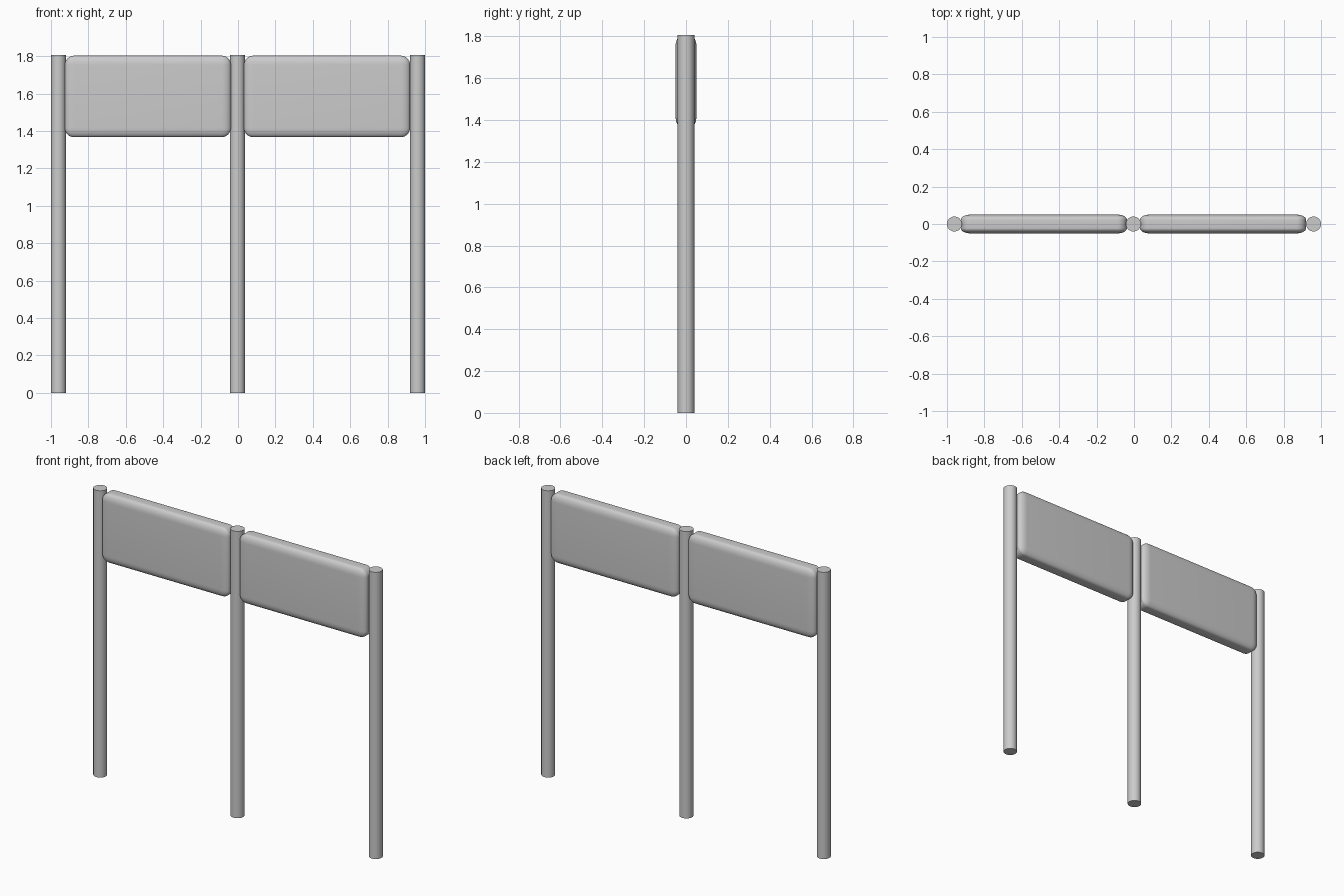
import bpy

if "Cube" in bpy.data.objects:
    bpy.data.objects.remove(bpy.data.objects["Cube"])


def smooth(obj, angle):
    bpy.ops.object.select_all(action='DESELECT')
    obj.select_set(True)
    bpy.context.view_layer.objects.active = obj
    bpy.ops.object.shade_smooth_by_angle(angle=angle)


def post(name, x):
    bpy.ops.mesh.primitive_cylinder_add(vertices=32, radius=0.04, depth=1.806,
                                        location=(x, 0, 0.903))
    obj = bpy.context.object
    obj.name = name
    smooth(obj, 0.6)


def panel(name, x0, x1, z0=1.367, z1=1.803, half_y=0.05, radius=0.05, squash=0.55):
    # Rounded slab: bevelled in a thicker box, then squashed so edges are elliptical
    bpy.ops.mesh.primitive_cube_add(size=1, location=((x0 + x1) / 2, 0, (z0 + z1) / 2))
    obj = bpy.context.object
    obj.name = name
    for v in obj.data.vertices:
        v.co.x *= x1 - x0
        v.co.y *= 2 * half_y / squash
        v.co.z *= z1 - z0
    bevel = obj.modifiers.new("rounding", 'BEVEL')
    bevel.width = radius
    bevel.segments = 8
    bpy.ops.object.modifier_apply(modifier=bevel.name)
    for v in obj.data.vertices:
        v.co.y *= squash
    smooth(obj, 0.7)


# Three round posts
for name, x in (("left_post", -0.96), ("middle_post", -0.003), ("right_post", 0.96)):
    post(name, x)

# Two padded boards between the posts
panel("left_board", -0.926, -0.038)
panel("right_board", 0.032, 0.92)
